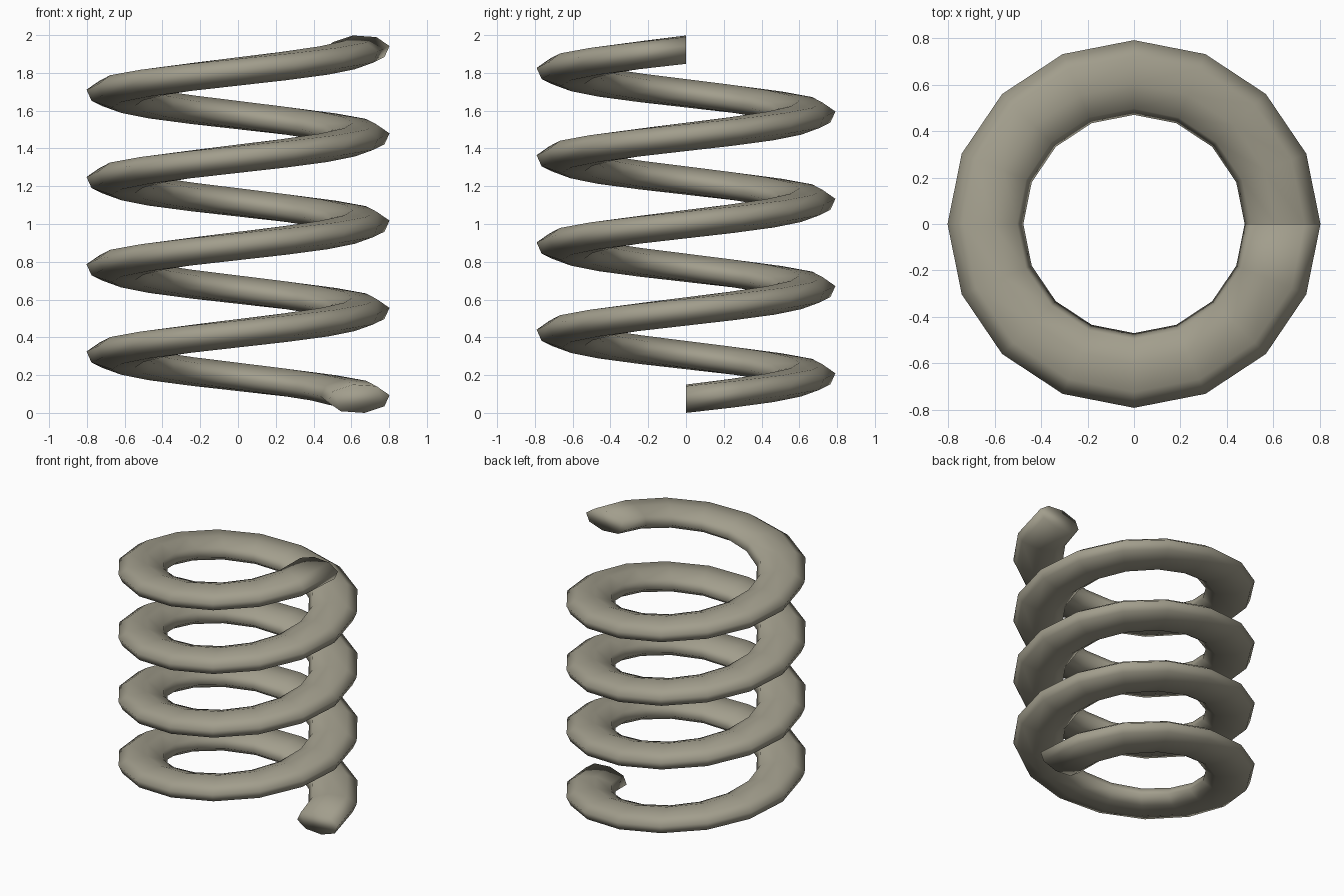
import bpy, bmesh
from math import cos, sin, tau

if "Cube" in bpy.data.objects:
    bpy.data.objects.remove(bpy.data.objects["Cube"])

TURNS, STEPS, SIDES = 4, 16, 8
PITCH = 1.848 / TURNS
R, Z0 = 0.639, 0.076
A, B = (0.163, 0.019), (-0.03, 0.075)   # half axes of the tilted, flattened wire section
Y_SCALE = 0.986                          # coil is very slightly oval

bm = bmesh.new()

# Wire section swept around the z axis
rings = []
for i in range(TURNS * STEPS + 1):
    a = tau * i / STEPS
    ring = []
    for k in range(SIDES):
        t = tau * k / SIDES
        r = R + A[0] * cos(t) + B[0] * sin(t)
        z = Z0 + A[1] * cos(t) + B[1] * sin(t) + PITCH * i / STEPS
        ring.append(bm.verts.new((r * cos(a), r * sin(a) * Y_SCALE, z)))
    rings.append(ring)

# Skin between neighbouring sections
for r0, r1 in zip(rings, rings[1:]):
    for k in range(SIDES):
        n = (k + 1) % SIDES
        bm.faces.new((r0[k], r0[n], r1[n], r1[k]))

# Flat end caps
bm.faces.new(rings[0])
bm.faces.new(rings[-1])
bmesh.ops.recalc_face_normals(bm, faces=bm.faces[:])
zmin = min(v.co.z for v in bm.verts)
bmesh.ops.translate(bm, verts=bm.verts[:], vec=(0, 0, -zmin))
for f in bm.faces:
    f.smooth = True

mesh = bpy.data.meshes.new("coil_spring")
bm.to_mesh(mesh)
bm.free()

# Dull olive-grey metal
metal = bpy.data.materials.new("spring_metal")
metal.diffuse_color = (0.36, 0.34, 0.264, 1)
metal.use_nodes = True
metal.node_tree.nodes["Principled BSDF"].inputs["Base Color"].default_value = metal.diffuse_color
mesh.materials.append(metal)
bpy.context.collection.objects.link(bpy.data.objects.new("coil_spring", mesh))
